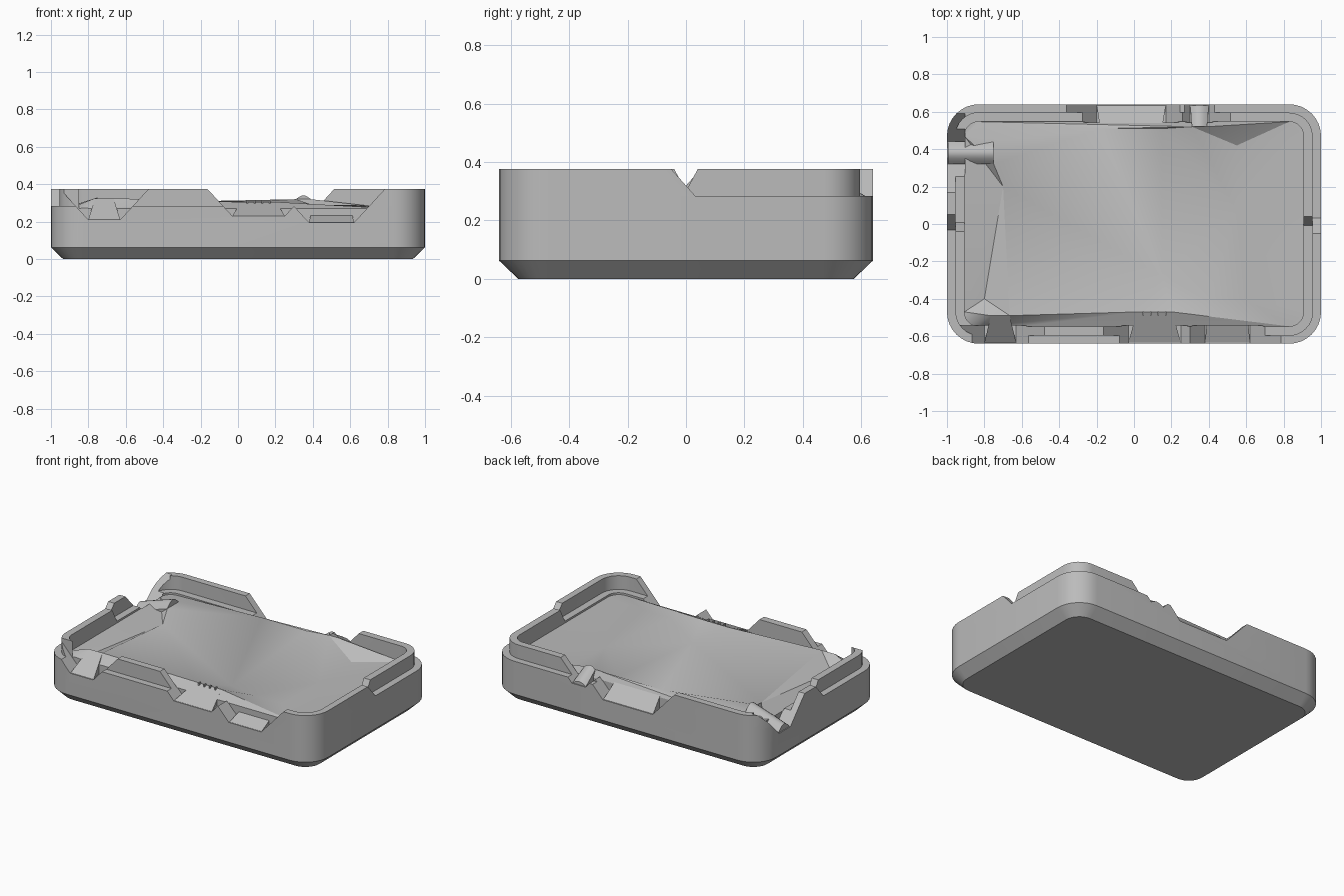
import bpy, bmesh
from math import pi, sin, cos, radians
from mathutils import Matrix, Vector
from mathutils.geometry import delaunay_2d_cdt

cube = bpy.data.objects.get("Cube")
if cube:
    bpy.data.objects.remove(cube, do_unlink=True)

grey = bpy.data.materials.new("case_grey")
grey.use_nodes = True
grey.diffuse_color = (0.5, 0.5, 0.5, 1)
grey.node_tree.nodes["Principled BSDF"].inputs["Base Color"].default_value = (0.5, 0.5, 0.5, 1)

W, H = 1.0, 0.64               # half width and half depth
LEDGE, TOP, FLOOR = 0.283, 0.375, 0.27
MID, INNER = 0.045, 0.093      # insets of the two rim steps


def finish(name, bm):
    bmesh.ops.remove_doubles(bm, verts=bm.verts, dist=0.0001)
    bmesh.ops.recalc_face_normals(bm, faces=bm.faces)
    mesh = bpy.data.meshes.new(name)
    bm.to_mesh(mesh)
    bm.free()
    mesh.materials.append(grey)
    ob = bpy.data.objects.new(name, mesh)
    bpy.context.collection.objects.link(ob)
    return ob


def corner(sx, sy, inset, n=8):
    """Arc of one rounded corner, from the long side to the short side."""
    r = max(0.17 - inset, 0.07)
    cx, cy = W - inset - r, H - inset - r
    return [(sx * (cx + r * sin(i / n * pi / 2)), sy * (cy + r * cos(i / n * pi / 2)))
            for i in range(n + 1)]


def outline(inset):
    return (corner(1, -1, inset) + corner(1, 1, inset)[::-1]
            + corner(-1, 1, inset) + corner(-1, -1, inset)[::-1])


def loft(bm, sections, cyclic=True):
    rows = [[bm.verts.new(p) for p in s] for s in sections]
    for a, b in zip(rows, rows[1:]):
        n = len(a)
        for i in range(n if cyclic else n - 1):
            bm.faces.new((a[i], a[(i + 1) % n], b[(i + 1) % n], b[i]))
    return rows


# Ports: wall angle, centre, half width, sill, plug inner distance, plug top, inner half width, arch
PORTS = {
    "front_small": (0, -0.715, 0.085, 0.21, 0.49, 0.325, 0.05, 0),
    "front_middle": (0, 0.11, 0.14, 0.23, 0.47, 0.305, 0.095, 0),
    "front_large": (0, 0.5, 0.12, 0.195, 0.40, 0.29, 0.1, 0),
    "back_wide": (pi, 0.015, 0.185, 0.2, 0.51, 0.31, 0.165, 0),
    "back_small": (pi, -0.35, 0.05, 0.25, 0.52, 0.32, 0.04, 0.02),
    "side_round": (-pi / 2, -0.38, 0.06, 0.21, 0.75, 0.29, 0.06, 0.04),
}


def wall(angle):
    return W if abs(angle) == pi / 2 else H


# Body with chamfered base, ledge and shallow faceted floor
bm = bmesh.new()
rings = [(0.065, 0), (0, 0.062), (0, LEDGE), (INNER, LEDGE), (INNER, FLOOR)]
rows = loft(bm, [[(x, y, z) for x, y in outline(i)] for i, z in rings])
bm.faces.new(rows[0])
edge = [Vector(p) for p in outline(INNER)]
dips = [Vector(p) for p in ((0.55, 0.07, 0.235), (0.15, -0.28, 0.24), (-0.7, 0.2, 0.245),
                            (0.55, 0.42, 0.24), (-0.8, -0.4, 0.25))]
for angle, c, w, sill, inner, top, w2, arch in PORTS.values():
    dips += [Matrix.Rotation(angle, 3, 'Z') @ Vector((c + s * w2, -inner, top)) for s in (-1, 1)]
pts = edge + [d.xy for d in dips]
ne = len(edge)
out = delaunay_2d_cdt(pts, [(i, (i + 1) % ne) for i in range(ne)], [], 1, 1e-5)
verts = []
for co, origin in zip(out[0], out[3]):
    k = min(origin) if origin else 0
    verts.append(bm.verts.new((co.x, co.y, FLOOR if k < ne else dips[k - ne].z)))
for f in out[2]:
    bm.faces.new([verts[i] for i in f])
shells = [finish("case_body", bm)]


# Rim lips, each wrapping one corner with sloping ends
def lip(name, sx, sy, inset_a, inset_b, x_end, y_top, y_low):
    sections = []
    for inset, z, y_end in ((inset_a, LEDGE - 0.02, y_low), (inset_a, TOP, y_top),
                            (inset_b, TOP, y_top), (inset_b, LEDGE - 0.02, y_low)):
        path = [(x_end, sy * (H - inset))] + corner(sx, sy, inset) + [(sx * (W - inset), y_end)]
        sections.append([(x, y, z) for x, y in path])
    bm = bmesh.new()
    rows = loft(bm, sections + [sections[0]], cyclic=False)
    for i in (0, -1):
        bm.faces.new([r[i] for r in rows[:4]])
    shells.append(finish(name, bm))


for s, side, xo, xi in ((1, "front", 0.3, 0.3), (-1, "back", 0.2, 0.2)):
    lip(side + "_outer_lip", s, -s, 0, MID, xo, -0.05 * s, 0.05 * s)
    lip(side + "_inner_lip", -s, -s, MID, INNER, xi, -0.04 * s, 0.02 * s)


# Flared port openings and the sloping plugs that fill them
cutters, plugs = [], []
for name, (angle, c, w, sill, inner, top, w2, arch) in PORTS.items():
    d = wall(angle)
    turn = Matrix.Rotation(angle, 4, 'Z')
    high = 0.45
    flare = (high - sill) * 0.92
    profile = [(c - w, sill), (c + w, sill), (c + w + flare, high), (c - w - flare, high)]
    bm = bmesh.new()
    a, b = loft(bm, [[(x, y, z) for x, z in profile] for y in (-d - 0.1, -d + INNER + 0.003)])
    bm.faces.new(a)
    bm.faces.new(b)
    bm.transform(turn)
    cutter = finish(name + "_cutter", bm)
    cutter.hide_render = True
    cutters.append(cutter)

    def section(half, y, z):
        n = 8 if arch else 1
        arc = [(c + half * (2 * i / n - 1), y, z + arch * sin(pi * i / n)) for i in range(n + 1)]
        return [(c - half, y, 0.15)] + arc + [(c + half, y, 0.15)]

    bm = bmesh.new()
    a, b = loft(bm, [section(w, -d + 0.006, sill + 0.001), section(w2, -inner, top)])
    bm.faces.new(a)
    bm.faces.new(b)
    bm.transform(turn)
    plugs.append(finish(name + "_plug", bm))

# Small ribs on the middle front plug
for i in range(4):
    bm = bmesh.new()
    bmesh.ops.create_cube(bm, size=1, matrix=Matrix.Translation((0.05 + 0.04 * i, -0.478, 0.305))
                          @ Matrix.Diagonal((0.008, 0.02, 0.02, 1)))
    plugs.append(finish("plug_rib_%d" % (i + 1), bm))

# Cut the openings, then drop the cutters
for ob in shells:
    for cutter in cutters:
        mod = ob.modifiers.new(cutter.name, 'BOOLEAN')
        mod.operation = 'DIFFERENCE'
        mod.solver = 'EXACT'
        mod.object = cutter
bpy.context.view_layer.update()
graph = bpy.context.evaluated_depsgraph_get()
for ob, mesh in [(o, bpy.data.meshes.new_from_object(o.evaluated_get(graph))) for o in shells]:
    ob.modifiers.clear()
    ob.data = mesh
for cutter in cutters:
    bpy.data.objects.remove(cutter, do_unlink=True)

# Smooth rounded corners, keep hard edges
bpy.ops.object.select_all(action='DESELECT')
for ob in shells + plugs:
    ob.select_set(True)
bpy.context.view_layer.objects.active = shells[0]
bpy.ops.object.shade_smooth_by_angle(angle=radians(25))
